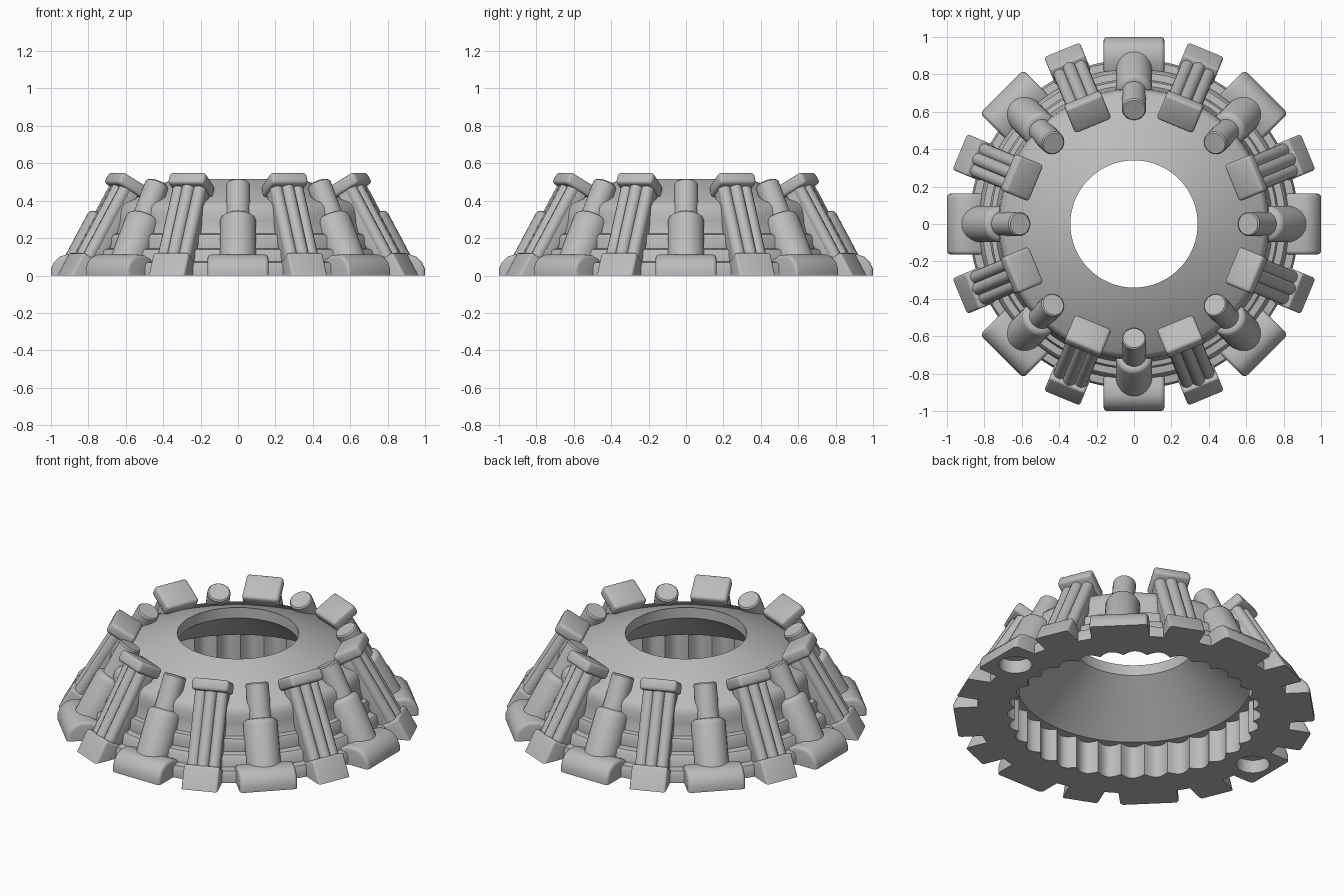
import bpy, bmesh, math
from mathutils import Matrix, Vector

old = bpy.data.objects.get("Cube")
if old:
    bpy.data.objects.remove(old, do_unlink=True)

grey = bpy.data.materials.new("plain grey")
grey.use_nodes = True
grey.diffuse_color = (0.5, 0.5, 0.5, 1)
grey.node_tree.nodes["Principled BSDF"].inputs["Base Color"].default_value = (0.5, 0.5, 0.5, 1)


def to_mesh(name, bm, angle=35):
    bmesh.ops.recalc_face_normals(bm, faces=bm.faces)
    me = bpy.data.meshes.new(name)
    bm.to_mesh(me)
    bm.free()
    me.materials.append(grey)
    me.shade_smooth()
    me.set_sharp_from_angle(angle=math.radians(angle))
    return me


def place(name, me, turn=0.0):
    ob = bpy.data.objects.new(name, me)
    ob.rotation_euler.z = turn
    bpy.context.collection.objects.link(ob)
    return ob


def trim(bm, point=(0, 0, 0), normal=(0, 0, -1)):
    """Trim everything beyond a plane (the floor by default) and close the cut."""
    geom = bm.verts[:] + bm.edges[:] + bm.faces[:]
    bmesh.ops.bisect_plane(bm, geom=geom, plane_co=point, plane_no=normal, clear_outer=True)
    bmesh.ops.holes_fill(bm, edges=[e for e in bm.edges if e.is_boundary])


def leaning(r, z, tilt):
    """Local frame: x outward, y sideways, z up the leaning axis."""
    return Matrix.Translation((r, 0, z)) @ Matrix.Rotation(math.radians(-tilt), 4, 'Y')


def box(bm, frame, x, y, z, bevel):
    size = [b - a for a, b in (x, y, z)]
    mid = [(a + b) / 2 for a, b in (x, y, z)]
    m = frame @ Matrix.Translation(mid) @ Matrix.Diagonal((*size, 1))
    verts = bmesh.ops.create_cube(bm, size=1, matrix=m)["verts"]
    edges = list({e for v in verts for e in v.link_edges})
    bmesh.ops.bevel(bm, geom=edges, offset=bevel, segments=3, profile=0.5, affect='EDGES')


def lathe(bm, profile, n, frame=Matrix.Identity(4), loop=False):
    """Spin (radius, height) points; a radius may be a function of the angle."""
    rings = []
    for r, z in profile:
        ring = []
        for i in range(n):
            a = math.tau * i / n
            rad = r(a) if callable(r) else r
            ring.append(bm.verts.new(frame @ Vector((rad * math.cos(a), rad * math.sin(a), z))))
        rings.append(ring)
    pairs = list(zip(rings, rings[1:]))
    if loop:
        pairs.append((rings[-1], rings[0]))
    else:
        bm.faces.new(rings[0])
        bm.faces.new(rings[-1])
    for low, high in pairs:
        for i in range(n):
            j = (i + 1) % n
            bm.faces.new((low[i], low[j], high[j], high[i]))


# Stepped conical housing with a fluted inner wall
def flute(a):
    return 0.67 + 0.04 * abs(math.sin(a * 16))


bm = bmesh.new()
lathe(bm, [
    (flute, 0), (0.88, 0), (0.88, 0.05), (0.87, 0.07), (0.83, 0.075),
    (0.82, 0.13), (0.81, 0.14), (0.775, 0.145), (0.775, 0.2), (0.765, 0.22),
    (0.74, 0.225), (0.725, 0.28), (0.725, 0.29), (0.72, 0.34), (0.71, 0.37),
    (0.69, 0.39), (0.34, 0.515), (0.34, 0.45),
    (0.655, 0.2), (flute, 0.2)], 256, loop=True)
housing = place("housing", to_mesh("housing", bm))

# Piston: barrel (flat where it meets the housing), rod and rounded foot
lean = leaning(0.61, 0.49, 28)
bm = bmesh.new()
lathe(bm, [(0.097, -0.72), (0.097, -0.23), (0.092, -0.215), (0.08, -0.205), (0.06, -0.2)], 32, lean)
trim(bm, lean @ Vector((-0.03, 0, 0)), lean.to_3x3() @ Vector((-1, 0, 0)))
trim(bm)
barrel = to_mesh("piston_barrel", bm)

bm = bmesh.new()
lathe(bm, [(0.065, -0.26), (0.065, -0.008), (0.058, 0)], 28, lean)
rod = to_mesh("piston_rod", bm)

bm = bmesh.new()
side = [(0.8, 0), (1.0, 0), (1.0, 0.035), (0.985, 0.07), (0.955, 0.1), (0.92, 0.112), (0.86, 0.11), (0.8, 0.08)]
face = bm.faces.new([bm.verts.new((r, -0.163, z)) for r, z in side])
out = bmesh.ops.extrude_face_region(bm, geom=[face])["geom"]
bmesh.ops.translate(bm, vec=(0, 0.326, 0), verts=[v for v in out if isinstance(v, bmesh.types.BMVert)])
ends = [e for e in bm.edges if abs(e.verts[0].co.y - e.verts[1].co.y) < 0.01
        and max(v.co.z for v in e.verts) > 0.001]
bmesh.ops.bevel(bm, geom=ends, offset=0.02, segments=3, profile=0.5, affect='EDGES')
foot = to_mesh("piston_foot", bm)

# Strut: slanted head, three rods on a backing plate and a slanted foot
lean = leaning(0.635, 0.515, 30)
bm = bmesh.new()
box(bm, lean, (-0.085, 0.08), (-0.105, 0.105), (-0.068, 0), 0.018)
strut_head = to_mesh("strut_head", bm)

bm = bmesh.new()
for y, x in ((-0.06, 0.01), (0, 0.025), (0.06, 0.01)):
    lathe(bm, [(0.035, -0.54), (0.035, -0.03)], 16, lean @ Matrix.Translation((x, y, 0)))
strut_rods = to_mesh("strut_rods", bm)

bm = bmesh.new()
box(bm, lean, (-0.06, 0.005), (-0.09, 0.09), (-0.54, -0.03), 0.006)
strut_back = to_mesh("strut_back", bm)

bm = bmesh.new()
box(bm, lean, (-0.075, 0.065), (-0.103, 0.103), (-0.75, -0.488), 0.014)
trim(bm)
strut_foot = to_mesh("strut_foot", bm)

# Eight pistons alternating with eight struts
bored = [housing]
for k in range(8):
    turn = math.tau * k / 8
    for me in (barrel, rod, foot):
        ob = place(f"{me.name}_{k + 1}", me, turn)
        if k % 4 == 0 and me is not rod:
            bored.append(ob)
    for me in (strut_head, strut_rods, strut_back, strut_foot):
        place(f"{me.name}_{k + 1}", me, turn + math.tau / 16)

# Two round sockets in the underside
bm = bmesh.new()
for x in (-0.867, 0.867):
    lathe(bm, [(0.093, -0.05), (0.093, 0.08)], 32, Matrix.Translation((x, 0, 0)))
cutter = place("socket_cutter", to_mesh("socket_cutter", bm))
cutter.hide_render = True
for ob in bored:
    mod = ob.modifiers.new("sockets", 'BOOLEAN')
    mod.operation = 'DIFFERENCE'
    mod.solver = 'EXACT'
    mod.object = cutter
bpy.context.view_layer.update()
graph = bpy.context.evaluated_depsgraph_get()
cut_meshes = [bpy.data.meshes.new_from_object(ob.evaluated_get(graph)) for ob in bored]
for ob, me in zip(bored, cut_meshes):
    ob.modifiers.clear()
    ob.data = me
    me.set_sharp_from_angle(angle=math.radians(35))
bpy.data.objects.remove(cutter, do_unlink=True)
